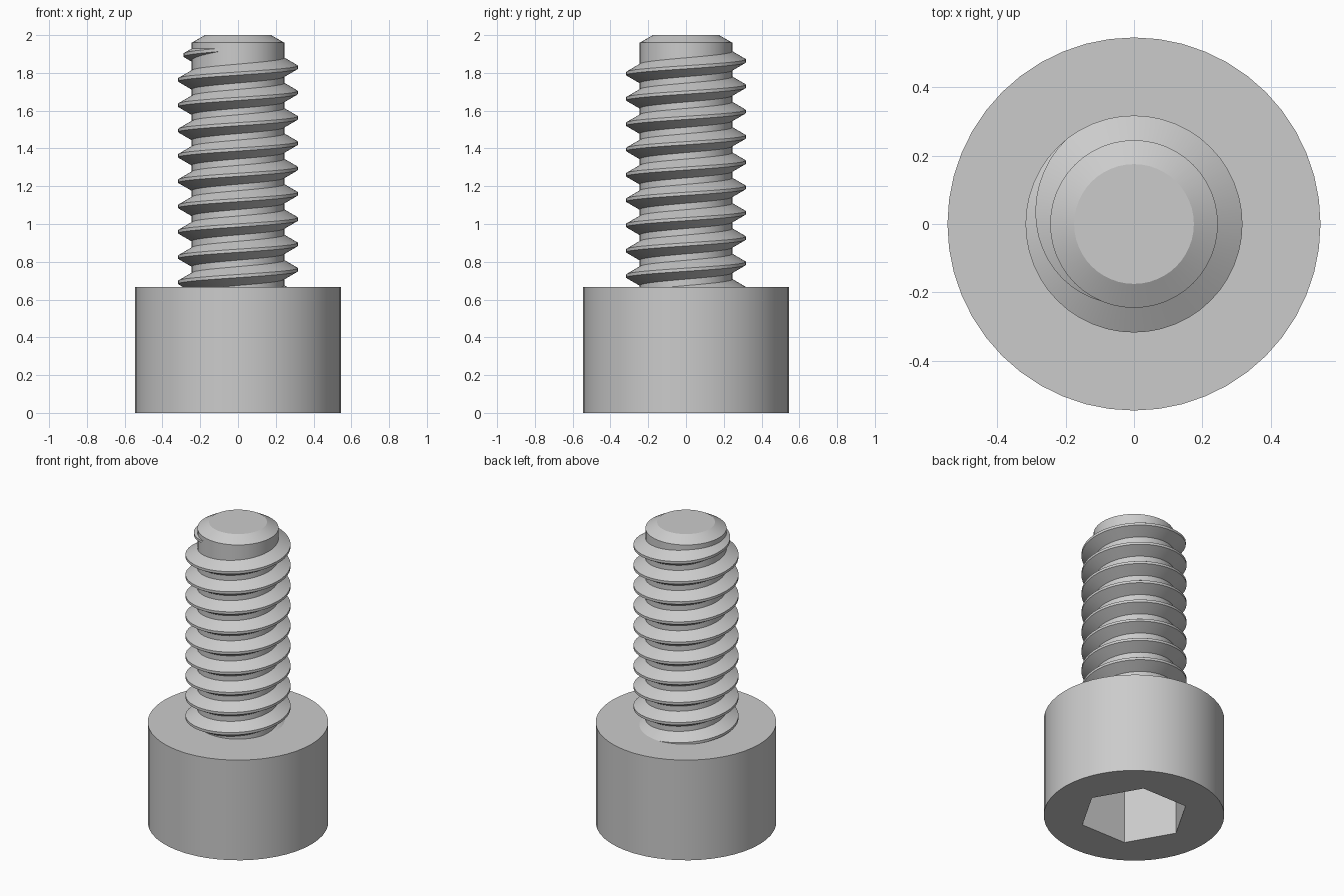
import bpy, bmesh, math

cube = bpy.data.objects.get("Cube")
if cube:
    bpy.data.objects.remove(cube, do_unlink=True)

SEG = 48
HEAD_R, HEAD_H = 0.545, 0.667
HEX_R, HEX_DEPTH = 0.331, 0.40
CORE_R, CREST_R = 0.245, 0.317
PITCH = 0.134

steel = bpy.data.materials.new("light_grey_steel")
steel.use_nodes = True
GREY = (0.6, 0.6, 0.6, 1)
steel.diffuse_color = GREY
steel.node_tree.nodes["Principled BSDF"].inputs["Base Color"].default_value = GREY


def ring(bm, radius, z, count):
    step = 2 * math.pi / count
    return [bm.verts.new((radius * math.cos(i * step), radius * math.sin(i * step), z))
            for i in range(count)]


def bridge(bm, a, b):
    n = len(a)
    for i in range(n):
        j = (i + 1) % n
        bm.faces.new((a[i], a[j], b[j], b[i]))


def finish(bm, name):
    """Smooth the curved faces, keep hard edges sharp and make the object."""
    bmesh.ops.recalc_face_normals(bm, faces=bm.faces[:])
    for f in bm.faces:
        f.smooth = True
    for e in bm.edges:
        e.smooth = e.calc_face_angle(0) < math.radians(28)
    mesh = bpy.data.meshes.new(name)
    bm.to_mesh(mesh)
    bm.free()
    mesh.materials.append(steel)
    obj = bpy.data.objects.new(name, mesh)
    bpy.context.collection.objects.link(obj)
    return obj


# Cylindrical head with a hexagonal socket underneath
bm = bmesh.new()
low, high = ring(bm, HEAD_R, 0, SEG), ring(bm, HEAD_R, HEAD_H, SEG)
bridge(bm, low, high)
bm.faces.new(high)
mouth, floor = ring(bm, HEX_R, 0, 6), ring(bm, HEX_R, HEX_DEPTH, 6)
bridge(bm, mouth, floor)
bm.faces.new(floor)
per_side = SEG // 6
for s in range(6):
    arc = [low[(s * per_side + k) % SEG] for k in range(per_side + 1)]
    bm.faces.new(arc + [mouth[(s + 1) % 6], mouth[s]])
finish(bm, "socket_head")

# Plain core of the shaft with a chamfered tip
bm = bmesh.new()
rings = [ring(bm, r, z, SEG) for r, z in
         ((CORE_R, HEAD_H - 0.05), (CORE_R, 1.96), (0.175, 2.0))]
for a, b in zip(rings, rings[1:]):
    bridge(bm, a, b)
bm.faces.new(rings[0])
bm.faces.new(rings[-1])
finish(bm, "shaft_core")

# Right-handed helical thread that sinks into the core near the tip
bm = bmesh.new()
INSET = 0.01
depth = CREST_R - CORE_R + INSET
crest_half = PITCH / 16
root_half = crest_half + depth * math.tan(math.radians(30))
profile = ((-depth, -root_half), (0, -crest_half), (0, crest_half), (-depth, root_half))
FADE_START, FADE_END = 130, 255
step = 360 / SEG
first, last = round(-9.2 * SEG), round(FADE_END / step)
sections = []
for i in range(first, last + 1):
    degrees = i * step
    angle = math.radians(degrees)
    fade = min(1, max(0, (degrees - FADE_START) / (FADE_END - FADE_START)))
    crest = CREST_R - fade * (depth - INSET / 2)
    z_mid = 1.83 + PITCH * degrees / 360
    sections.append([bm.verts.new(((crest + dr) * math.cos(angle),
                                   (crest + dr) * math.sin(angle), z_mid + dz))
                     for dr, dz in profile])
for a, b in zip(sections, sections[1:]):
    bridge(bm, a, b)
bm.faces.new(sections[0])
bm.faces.new(sections[-1])
finish(bm, "screw_thread")
